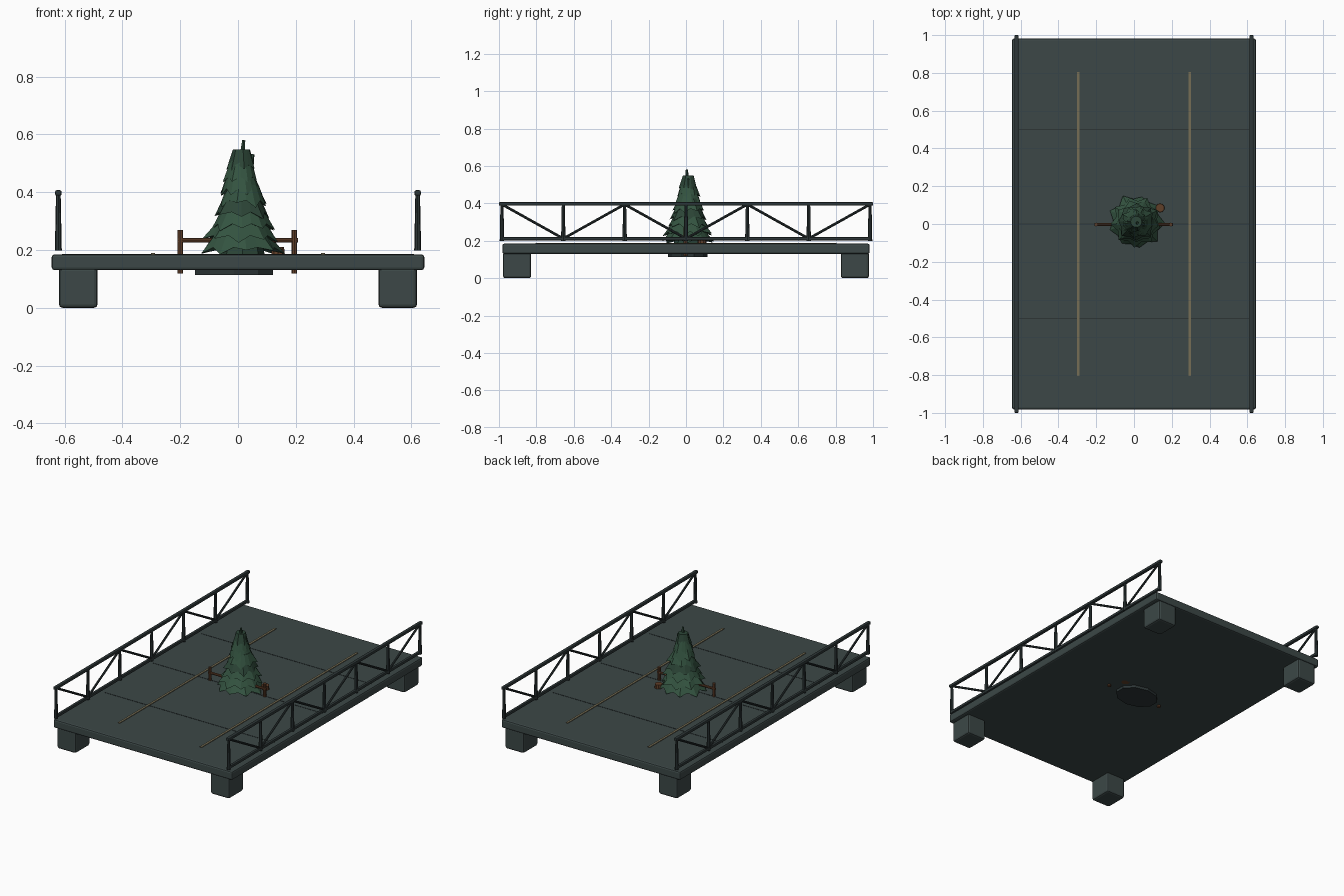
import bpy, bmesh, math, random
from mathutils import Vector

if "Cube" in bpy.data.objects:
    bpy.data.objects.remove(bpy.data.objects["Cube"])

random.seed(4)


def material(name, rgb):
    m = bpy.data.materials.new(name)
    m.diffuse_color = (*rgb, 1)
    m.use_nodes = True
    m.node_tree.nodes["Principled BSDF"].inputs["Base Color"].default_value = m.diffuse_color
    return m


SLATE = material("slate deck", (0.045, 0.064, 0.063))
STEEL = material("dark steel", (0.026, 0.037, 0.038))
SEAM = material("seam grey", (0.026, 0.036, 0.036))
CREAM = material("faded cream", (0.18, 0.155, 0.09))
GREEN = material("pine green", (0.034, 0.088, 0.052))
DEEP = material("deep pine green", (0.025, 0.06, 0.038))
BROWN = material("brown wood", (0.12, 0.05, 0.022))


def finish(name, bm, mat):
    bmesh.ops.recalc_face_normals(bm, faces=bm.faces)
    me = bpy.data.meshes.new(name)
    bm.to_mesh(me)
    bm.free()
    me.materials.append(mat)
    ob = bpy.data.objects.new(name, me)
    bpy.context.collection.objects.link(ob)
    return ob


def box(name, lo, hi, mat, bevel=0):
    lo, hi = Vector(lo), Vector(hi)
    bm = bmesh.new()
    bmesh.ops.create_cube(bm, size=1)
    for v in bm.verts:
        v.co = (lo + hi) / 2 + v.co * (hi - lo)
    ob = finish(name, bm, mat)
    if bevel:
        mod = ob.modifiers.new("edge bevel", 'BEVEL')
        mod.width = bevel
        mod.segments = 2
    return ob


def rod(name, a, b, r1, mat, r2=None, sides=8):
    a, b = Vector(a), Vector(b)
    bm = bmesh.new()
    bmesh.ops.create_cone(bm, cap_ends=True, segments=sides, radius1=r1,
                          radius2=r1 if r2 is None else r2, depth=(b - a).length)
    turn = (b - a).to_track_quat('Z', 'Y')
    for v in bm.verts:
        v.co = (a + b) / 2 + turn @ v.co
    return finish(name, bm, mat)


# Deck slab with lane stripes and panel seams
box("deck", (-0.645, -0.982, 0.13), (0.645, 0.982, 0.185), SLATE, 0.01)
for x in (-0.295, 0.295):
    box("lane_stripe", (x - 0.007, -0.805, 0.183), (x + 0.007, 0.805, 0.189), CREAM)
for y in (-0.5, 0, 0.5):
    box("deck_seam", (-0.61, y - 0.003, 0.183), (0.61, y + 0.003, 0.1865), SEAM)

# Corner piers
for sx in (-1, 1):
    for sy in (-1, 1):
        x, y = sx * 0.553, sy * 0.903
        box("pier", (x - 0.067, y - 0.075, 0.005 - 0.005), (x + 0.067, y + 0.075, 0.14), SLATE, 0.012)

# Truss railings
step = 0.328
for x in (-0.622, 0.622):
    box("top_rail", (x - 0.011, -1.0, 0.388), (x + 0.011, 1.0, 0.407), STEEL, 0.005)
    box("bottom_rail", (x - 0.009, -0.985, 0.202), (x + 0.009, 0.985, 0.22), STEEL, 0.004)
    for i in range(-3, 4):
        y = i * step
        rod("rail_post", (x, y, 0.198), (x, y, 0.398), 0.012, STEEL, 0.008)
        if i < 3:
            za, zb = (0.395, 0.212) if i % 2 else (0.212, 0.395)
            rod("diagonal_brace", (x, y, za), (x, y + step, zb), 0.007, STEEL)


# Pine tree: stacked skirts of ragged pointed boughs
CX, CY = 0.015, 0.012


def skirt(name, z_low, z_high, r_low, r_high, count, mat, lean):
    bm = bmesh.new()
    off = random.random() * math.tau
    outer, inner = [], []
    for i in range(count * 2):
        a = off + math.tau * i / (count * 2)
        tip = i % 2 == 0
        r = r_low * (random.uniform(0.94, 1.1) if tip else 0.86)
        z = z_low + (random.uniform(-0.012, 0.006) if tip else 0.014)
        outer.append(bm.verts.new((CX + lean + r * math.cos(a), CY + r * math.sin(a), z)))
        inner.append(bm.verts.new((CX + lean + r_high * math.cos(a),
                                   CY + r_high * math.sin(a), z_high)))
    under = bm.verts.new((CX + lean, CY, z_low + 0.025))
    n = count * 2
    for i in range(n):
        j = (i + 1) % n
        bm.faces.new((outer[i], outer[j], inner[j], inner[i]))
        bm.faces.new((outer[j], outer[i], under))
    bm.faces.new(inner)
    return finish(name, bm, mat)


tiers = 8
for k in range(tiers):
    t = k / (tiers - 1)
    z = 0.195 + 0.285 * t
    r = 0.142 - 0.094 * t ** 0.95
    skirt("pine_boughs", z, z + 0.068, r, max(0.014, r * 0.62), 9 - k // 3,
          DEEP if k % 4 == 3 else GREEN, random.uniform(-0.006, 0.006))
rod("tree_core", (CX, CY, 0.14), (CX, CY, 0.52), 0.085, DEEP, 0.018, 8)
rod("tree_peak", (CX, CY, 0.505), (CX, CY - 0.005, 0.543), 0.026, CREAM, 0.011, 7)
rod("tree_tip", (CX, CY - 0.005, 0.53), (CX + 0.005, CY - 0.008, 0.58), 0.01, DEEP, 0.006, 6)
rod("side_shoot", (CX + 0.025, CY, 0.46), (CX + 0.036, CY, 0.532), 0.012, DEEP, 0.006, 6)

# Base slab showing under the deck
rod("tree_base", (-0.01, 0.01, 0.113), (-0.01, 0.01, 0.16), 0.105, STEEL, 0.105, 10).scale.x = 1.35

# Small wooden fence and a stump beside the tree
for x in (-0.2, 0.195):
    rod("fence_post", (x, -0.003, 0.118), (x, -0.003, 0.27), 0.01, BROWN)
rod("fence_rail", (-0.21, -0.003, 0.234), (0.207, -0.003, 0.234), 0.008, BROWN)
rod("stump", (0.138, 0.085, 0.13), (0.138, 0.085, 0.21), 0.026, BROWN, 0.023, 10)
